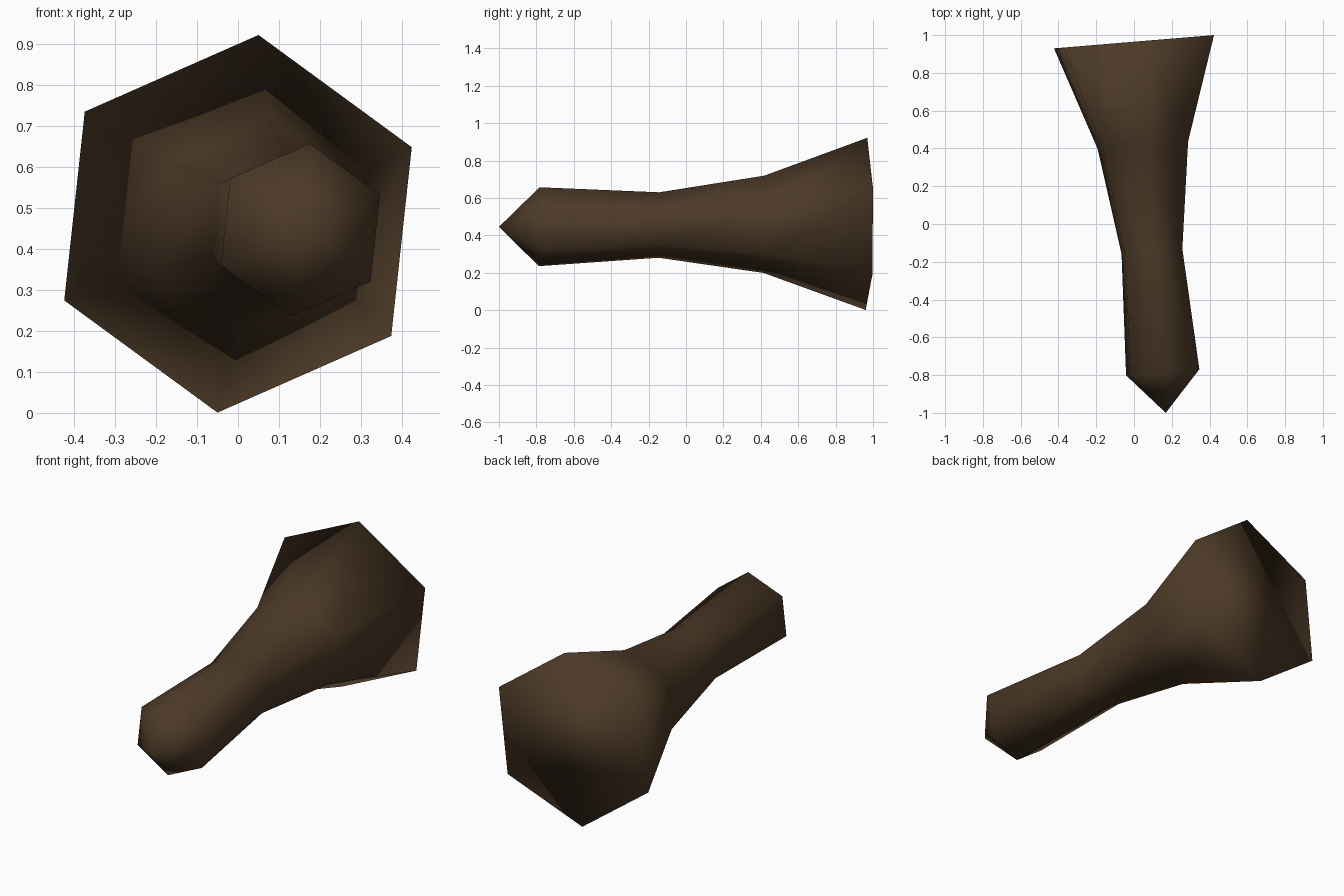
import bpy, bmesh, math

if "Cube" in bpy.data.objects:
    bpy.data.objects.remove(bpy.data.objects["Cube"])

# One flat dark brown
mat = bpy.data.materials.new("dark brown")
mat.diffuse_color = (0.074, 0.042, 0.020, 1)
mat.use_nodes = True
mat.node_tree.nodes["Principled BSDF"].inputs["Base Color"].default_value = mat.diffuse_color

SIDES = 6
RADIUS = 0.463
START = math.radians(83.8)   # twist of the hexagon
TILT = 0.083                 # the axis leans slightly in x

# Rings from wide end to tip: centre x, y, z and scale
RINGS = [
    (0.000, 0.965, 0.461, 1.000),
    (0.047, 0.417, 0.459, 0.565),
    (0.095, -0.145, 0.455, 0.380),
    (0.152, -0.785, 0.446, 0.458),
]
TIP = (0.168, -1.0, 0.445)

bm = bmesh.new()


def ring(cx, cy, cz, s):
    verts = []
    for i in range(SIDES):
        a = START - i * math.tau / SIDES
        dx = RADIUS * s * math.cos(a)
        verts.append(bm.verts.new((cx + dx, cy + TILT * dx,
                                   cz + RADIUS * s * math.sin(a))))
    return verts


rings = [ring(*r) for r in RINGS]
tip = bm.verts.new(TIP)

# Flared body
for a, b in zip(rings, rings[1:]):
    for i in range(SIDES):
        j = (i + 1) % SIDES
        bm.faces.new((a[i], a[j], b[j], b[i]))

# Pointed tip and flat wide end
for i in range(SIDES):
    bm.faces.new((rings[-1][i], rings[-1][(i + 1) % SIDES], tip))
bm.faces.new(rings[0])

bmesh.ops.recalc_face_normals(bm, faces=bm.faces)
for f in bm.faces:
    f.smooth = True

mesh = bpy.data.meshes.new("flared_spike")
bm.to_mesh(mesh)
bm.free()
mesh.materials.append(mat)
obj = bpy.data.objects.new("flared_spike", mesh)
bpy.context.collection.objects.link(obj)
